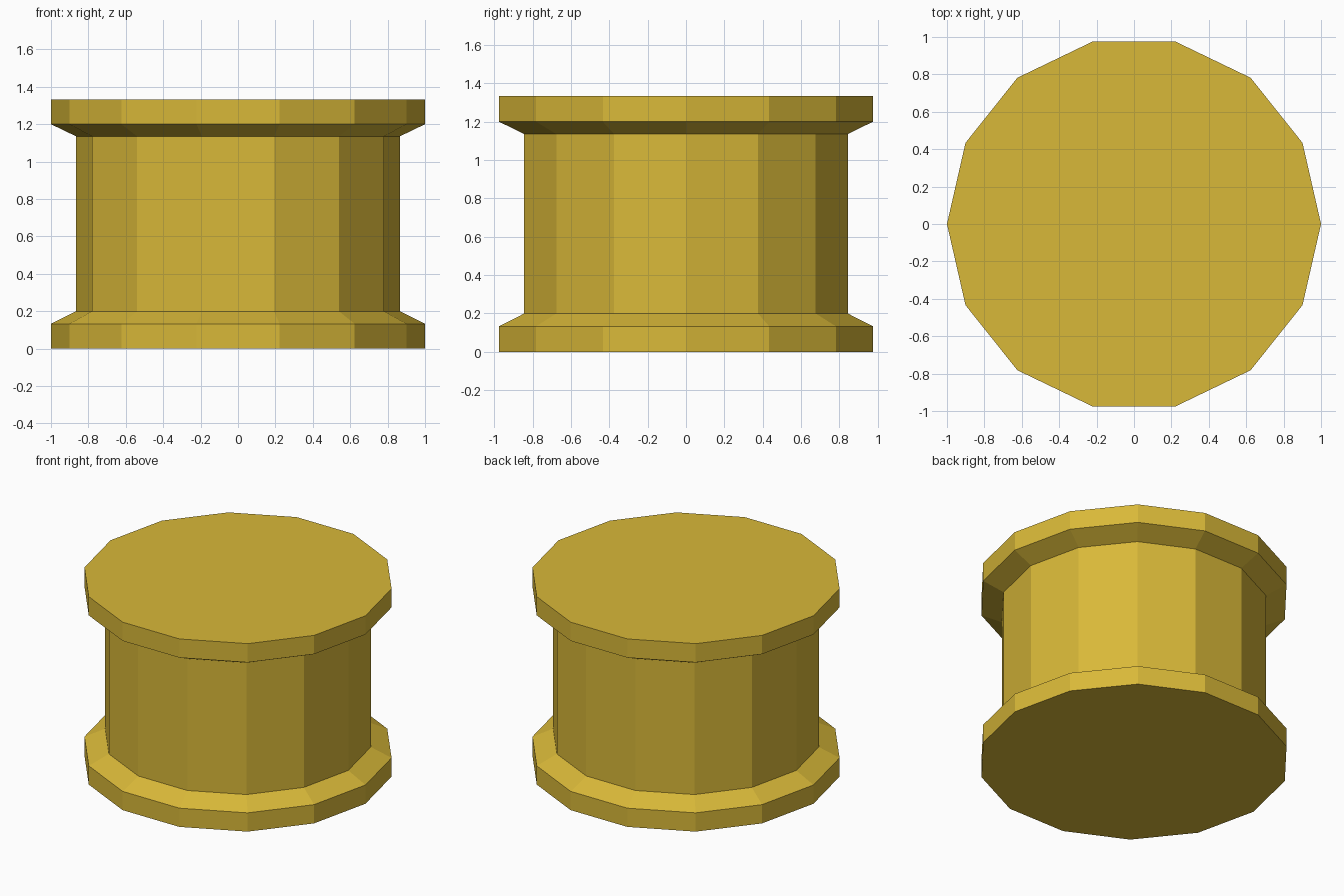
import bpy, bmesh
from math import cos, sin, tau

if "Cube" in bpy.data.objects:
    bpy.data.objects.remove(bpy.data.objects["Cube"])

SIDES = 14
# (radius, height) outline from the base to the top
PROFILE = [(1.0, 0.0), (1.0, 0.133), (0.865, 0.2),
           (0.865, 1.135), (1.0, 1.2), (1.0, 1.333)]

# Flanged spool: stacked rings joined by flat walls and closed with caps
bm = bmesh.new()
rings = [[bm.verts.new((r * cos(tau * i / SIDES), r * sin(tau * i / SIDES), z))
          for i in range(SIDES)] for r, z in PROFILE]
for low, high in zip(rings, rings[1:]):
    for i in range(SIDES):
        j = (i + 1) % SIDES
        bm.faces.new((low[i], low[j], high[j], high[i]))
bm.faces.new(rings[0][::-1])
bm.faces.new(rings[-1])

mesh = bpy.data.meshes.new("flanged_spool")
bm.to_mesh(mesh)
bm.free()
spool = bpy.data.objects.new("flanged_spool", mesh)
bpy.context.collection.objects.link(spool)

# Yellow metal colour
yellow = bpy.data.materials.new("yellow_metal")
yellow.diffuse_color = (0.69, 0.48, 0.04, 1)
yellow.use_nodes = True
yellow.node_tree.nodes["Principled BSDF"].inputs["Base Color"].default_value = yellow.diffuse_color
mesh.materials.append(yellow)
